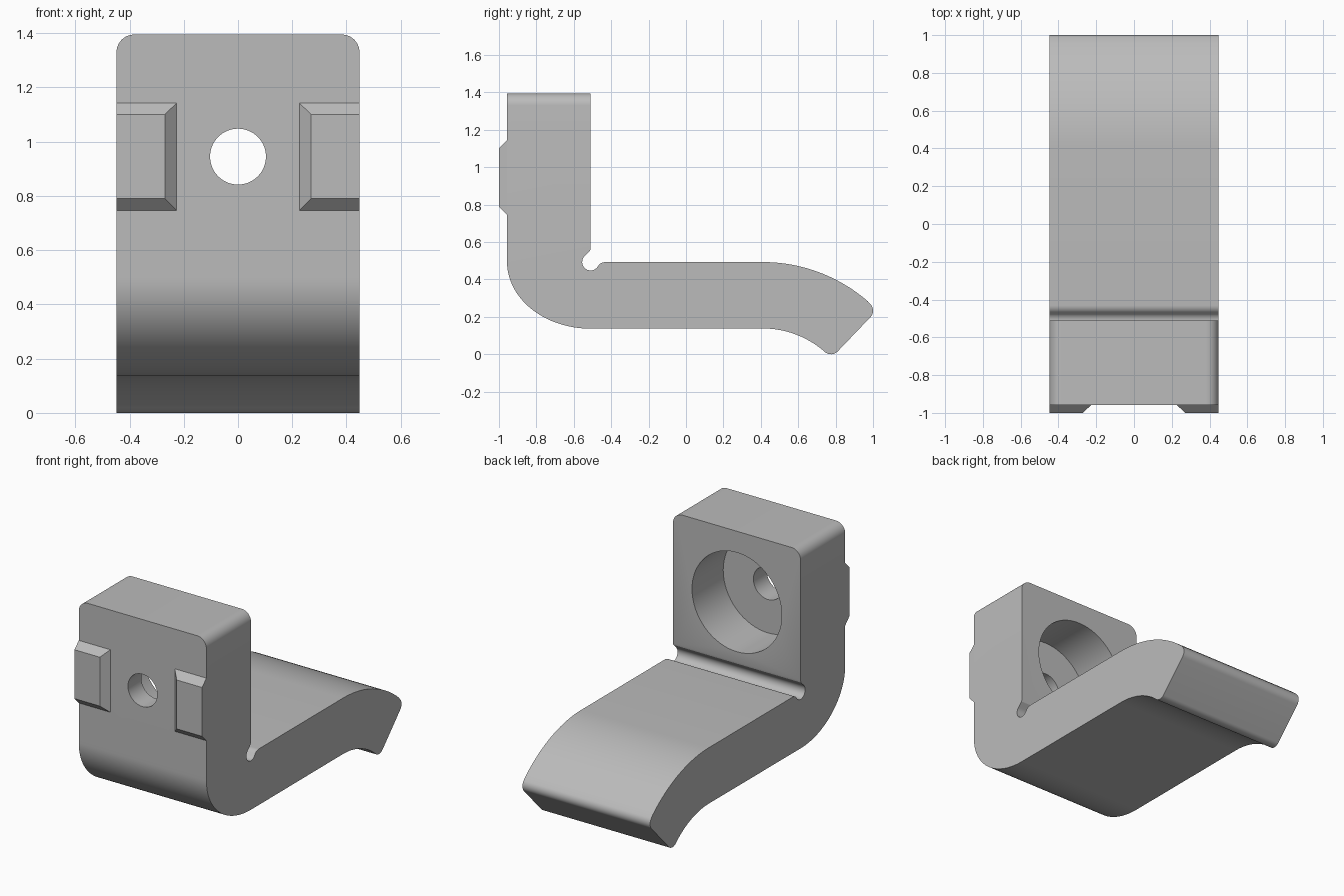
import bpy, bmesh
from math import sin, cos, pi, radians

cube = bpy.data.objects.get("Cube")
if cube:
    bpy.data.objects.remove(cube, do_unlink=True)

HALF = 0.448      # half width
FRONT, BACK, TOP = -0.957, -0.51, 1.395
HOLE_Z = 0.945

grey = bpy.data.materials.new("plain_grey")
grey.use_nodes = True
grey.diffuse_color = (0.5, 0.5, 0.5, 1)
grey.node_tree.nodes["Principled BSDF"].inputs["Base Color"].default_value = (0.5, 0.5, 0.5, 1)


def make_object(name, bm):
    bmesh.ops.recalc_face_normals(bm, faces=bm.faces)
    mesh = bpy.data.meshes.new(name)
    bm.to_mesh(mesh)
    bm.free()
    mesh.materials.append(grey)
    obj = bpy.data.objects.new(name, mesh)
    bpy.context.collection.objects.link(obj)
    return obj


def arc(cy, cz, ry, start, end, steps, rz=None):
    rz = rz or ry
    angles = [radians(start + (end - start) * i / steps) for i in range(steps + 1)]
    return [(cy + ry * cos(a), cz + rz * sin(a)) for a in angles]


# Side profile of the bent bracket, in y and z
profile = [(FRONT, TOP)]
profile += arc(BACK, 0.495, BACK - FRONT, 180, 270, 32, 0.358)    # outer bend
profile += arc(0.41, -0.365, 0.503, 90, 50, 16)                   # underside of the lip
profile += arc(0.775, 0.05, 0.05, 230, 315, 10)                   # lower lip edge
profile += arc(0.95, 0.233, 0.05, -45, 49, 10)                    # lip tip
profile += arc(0.41, -0.365, 0.858, 49, 90, 20)                   # top of the lip
profile += arc(-0.43, 0.443, 0.05, 90, 135, 6)                    # soft edge of the relief
profile += arc(BACK, 0.493, 0.045, 315, 135, 20)[0:21]            # relief groove
profile += [(-0.525, 0.541), (-0.513, 0.553), (BACK, 0.565), (BACK, TOP)]

bm = bmesh.new()
side = bm.faces.new([bm.verts.new((-HALF, y, z)) for y, z in profile])
extruded = bmesh.ops.extrude_face_region(bm, geom=[side])["geom"]
bmesh.ops.translate(bm, vec=(2 * HALF, 0, 0),
                    verts=[v for v in extruded if isinstance(v, bmesh.types.BMVert)])
# Round the two upper corners
corners = [e for e in bm.edges if all(v.co.z > TOP - 0.01 for v in e.verts)
           and abs(e.verts[0].co.x - e.verts[1].co.x) < 0.01]
bmesh.ops.bevel(bm, geom=corners, offset=0.065, segments=10, profile=0.5, affect='EDGES')
bracket = make_object("bracket_body", bm)

# Stepped round cutter: wide counterbore at the back, narrow hole through the front
bm = bmesh.new()
rings = []
for radius, y in ((0.103, -1.2), (0.103, -0.823), (0.315, -0.823), (0.315, -0.4)):
    rings.append([bm.verts.new((radius * cos(2 * pi * i / 64), y, HOLE_Z + radius * sin(2 * pi * i / 64)))
                  for i in range(64)])
for a, b in zip(rings, rings[1:]):
    for i in range(64):
        j = (i + 1) % 64
        bm.faces.new((a[i], a[j], b[j], b[i]))
bm.faces.new(rings[0])
bm.faces.new(rings[-1])
cutter = make_object("hole_cutter", bm)
cutter.hide_render = True

cut = bracket.modifiers.new("screw_hole", 'BOOLEAN')
cut.operation, cut.solver, cut.object = 'DIFFERENCE', 'EXACT', cutter
bpy.context.view_layer.objects.active = bracket
bracket.select_set(True)
bpy.ops.object.modifier_apply(modifier=cut.name)
bpy.data.objects.remove(cutter, do_unlink=True)
bpy.ops.object.shade_smooth_by_angle(angle=radians(25))

# Chamfered locating pads on the front, flush with the sides
for name, s in (("left_pad", 1), ("right_pad", -1)):
    bm = bmesh.new()
    base, face = [[bm.verts.new((s * x, y, z)) for x, z in
                   ((inner, low), (HALF, low), (HALF, high), (inner, high))]
                  for inner, low, high, y in ((0.226, 0.746, 1.143, FRONT), (0.27, 0.79, 1.1, -1.0))]
    bm.faces.new(base)
    bm.faces.new(face)
    for i in range(4):
        j = (i + 1) % 4
        bm.faces.new((base[i], base[j], face[j], face[i]))
    make_object(name, bm)
